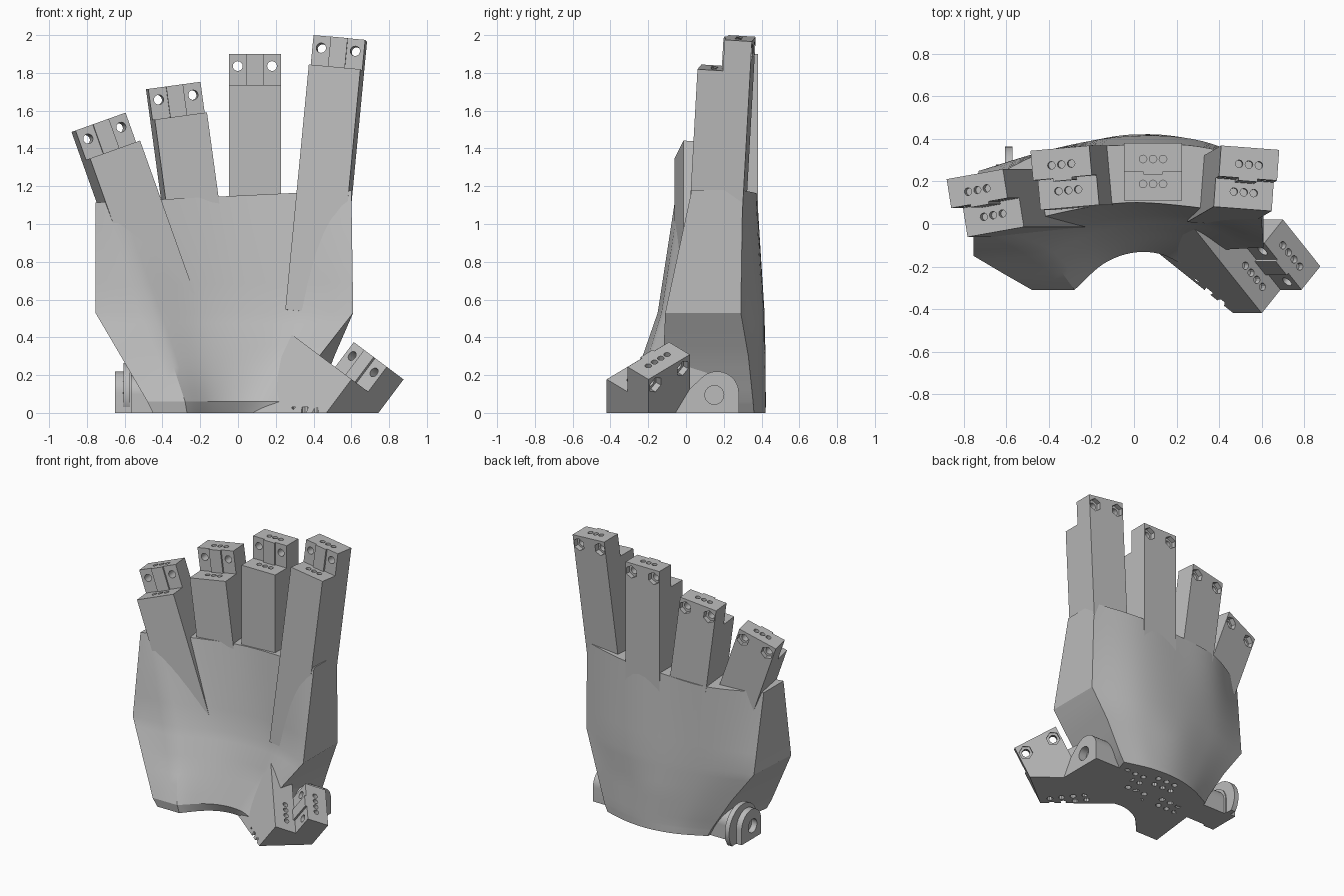
import bpy, bmesh, math
from mathutils import Matrix, Vector

old = bpy.data.objects.get("Cube")
if old:
    bpy.data.objects.remove(old)

grey = bpy.data.materials.new("plain grey")
grey.use_nodes = True
colour = (0.5, 0.5, 0.5, 1)
grey.diffuse_color = colour
grey.node_tree.nodes["Principled BSDF"].inputs["Base Color"].default_value = colour


def make(name, bm):
    bmesh.ops.recalc_face_normals(bm, faces=bm.faces)
    mesh = bpy.data.meshes.new(name)
    bm.to_mesh(mesh)
    bm.free()
    obj = bpy.data.objects.new(name, mesh)
    bpy.context.collection.objects.link(obj)
    mesh.materials.append(grey)
    return obj


def add_box(bm, lo, hi, frame=Matrix()):
    size = [b - a for a, b in zip(lo, hi)]
    mid = [(a + b) / 2 for a, b in zip(lo, hi)]
    bmesh.ops.create_cube(bm, size=1, matrix=frame @ Matrix.Translation(mid) @ Matrix.Diagonal((*size, 1)))


def add_rod(bm, centre, axis, radius, length, sides=16, frame=Matrix()):
    turn = Vector(axis).to_track_quat('Z', 'Y').to_matrix().to_4x4()
    bmesh.ops.create_cone(bm, cap_ends=True, segments=sides, radius1=radius, radius2=radius,
                          depth=length, matrix=frame @ Matrix.Translation(centre) @ turn)


def trim_floor(bm):
    geom = bm.verts[:] + bm.edges[:] + bm.faces[:]
    bmesh.ops.bisect_plane(bm, geom=geom, plane_co=(0, 0, 0), plane_no=(0, 0, 1), clear_inner=True)
    bmesh.ops.holes_fill(bm, edges=[e for e in bm.edges if e.is_boundary], sides=0)


def select(obj):
    bpy.ops.object.select_all(action='DESELECT')
    obj.select_set(True)
    bpy.context.view_layer.objects.active = obj


def cut(obj, cutter_bm):
    cutter = make("cutter", cutter_bm)
    cutter.hide_render = True
    mod = obj.modifiers.new("holes", 'BOOLEAN')
    mod.operation = 'DIFFERENCE'
    mod.solver = 'EXACT'
    mod.object = cutter
    select(obj)
    bpy.ops.object.modifier_apply(modifier=mod.name)
    bpy.data.objects.remove(cutter)


def smooth(obj):
    select(obj)
    bpy.ops.object.shade_smooth_by_angle(angle=math.radians(25))


def curve(keys, s):
    n = len(keys) - 1
    i = min(int(s * n), n - 1)
    f = s * n - i
    at = lambda k: keys[k] if 0 <= k <= n else (2 * keys[0] - keys[1] if k < 0 else 2 * keys[n] - keys[n - 1])
    a, b, c, d = (at(i + k) for k in (-1, 0, 1, 2))
    return b + f / 2 * (c - a + f * (2 * a - 5 * b + 4 * c - d + f * (3 * (b - c) + d - a)))


# Palm: lofted sections, each a flat heel facet, a hollow front curve and a back curve
SECTIONS = [  # height, heel corner, front x range, front y, back x range, back y
    (0.0, (-.45, -.30), (-.27, .21), (-.30, -.17, -.11, -.11, -.17), (-.38, .39), (.29, .38, .42, .41, .36)),
    (.06, (-.48, -.31), (-.28, .25), (-.31, -.19, -.137, -.14, -.2), (-.41, .42), (.285, .375, .42, .41, .355)),
    (.30, (-.62, -.23), (-.36, .43), (-.20, -.10, -.05, -.05, -.12), (-.56, .51), (.27, .365, .42, .40, .33)),
    (.53, (-.755, -.15), (-.45, .61), (-.13, -.02, .02, 0, -.11), (-.73, .61), (.25, .35, .41, .40, .29)),
    (1.15, (-.755, -.06), (-.68, .60), (-.04, .05, .10, .08, .03), (-.755, .60), (.17, .34, .37, .37, .30)),
]
HEEL, FRONT, LAYERS = 4, 24, 4
STEPS = HEEL + FRONT


def section(z, heel, fx, fy, bx, by):
    points = [Vector(heel).lerp(Vector((fx[0], fy[0])), k / HEEL) for k in range(HEEL)]
    points += [Vector((fx[0] + (fx[1] - fx[0]) * k / FRONT, curve(fy, k / FRONT))) for k in range(FRONT + 1)]
    points += [Vector((bx[0] + (bx[1] - bx[0]) * k / STEPS, curve(by, k / STEPS))) for k in range(STEPS, -1, -1)]
    return [Vector((p.x, p.y, z + (.048 * p.x if z > 1 else 0))) for p in points]


outlines = [section(*s) for s in SECTIONS]
levels = [outlines[0]]
for low, high in zip(outlines, outlines[1:]):
    levels += [[a.lerp(b, k / LAYERS) for a, b in zip(low, high)] for k in range(1, LAYERS + 1)]
bm = bmesh.new()
rings = [[bm.verts.new(p) for p in level] for level in levels]
count = len(rings[0])
for a, b in zip(rings, rings[1:]):
    for i in range(count):
        j = (i + 1) % count
        bm.faces.new((a[i], a[j], b[j], b[i]))
for ring in (rings[0], rings[-1]):
    for i in range(STEPS):
        bm.faces.new((ring[i], ring[i + 1], ring[count - 2 - i], ring[count - 1 - i]))
palm = make("palm", bm)

# Clusters of small sockets under the palm
bm = bmesh.new()
for cx, cy in ((.2, .25), (.05, .08), (-.03, .3), (-.23, .1)):
    for i in range(3):
        for j in range(2):
            add_rod(bm, (cx + (i - 1) * .07 + j * .03, cy + (j - .5) * .075, 0), (0, 0, 1), .021, .08, 10)
cut(palm, bm)
smooth(palm)


# Fingers: a front block and a taller rear tab, in a frame whose origin is the tab's front corner
def finger(name, corner, lean, yaw, width, front, depth, length, holes=3, widen=0.0, step=.165):
    d = Vector(lean).normalized()
    t = d.cross(Vector((math.cos(math.radians(yaw)), math.sin(math.radians(yaw)), 0))).normalized()
    w = t.cross(d)
    frame = Matrix((w, t, d)).transposed().to_4x4()
    frame.translation = corner
    mid = width / 2
    offsets = [(k - (holes - 1) / 2) * .047 for k in range(holes)]
    bolts = [mid + side * width * .33 for side in (-1, 1)]

    # Front block with a row of sockets in its end
    bm = bmesh.new()
    add_box(bm, (-widen, -front, -length), (width, 0, -step), frame)
    trim_floor(bm)
    block = make(name + "_block", bm)
    bm = bmesh.new()
    for o in offsets:
        add_rod(bm, (mid + o, -front * .42, -step), (0, 0, 1), .018, .06, 12, frame)
    cut(block, bm)
    smooth(block)

    # Rear tab with bolt holes and end sockets, then hexagonal nut pockets
    bm = bmesh.new()
    add_box(bm, (0, 0, -length), (width, depth, 0), frame)
    trim_floor(bm)
    tab = make(name + "_tab", bm)
    bm = bmesh.new()
    for x in bolts:
        add_rod(bm, (x, depth / 2, -.064), (0, 1, 0), .026, depth * 2, 16, frame)
    for o in offsets:
        add_rod(bm, (mid + o, depth * .45, 0), (0, 0, 1), .018, .06, 12, frame)
    cut(tab, bm)
    bm = bmesh.new()
    for x in bolts:
        add_rod(bm, (x, depth, -.064), (0, 1, 0), .046, .07, 6, frame)
    cut(tab, bm)
    smooth(tab)

    # Locating rib on the tab face
    bm = bmesh.new()
    add_box(bm, (mid - .045, -.013, -step), (mid + .045, .01, 0), frame)
    make(name + "_rib", bm)
    return block


finger("index_finger", (.40, .225, 2.0), (.095, .055, .99), -4, .275, .135, .145, 1.47)
finger("middle_finger", (-.048, .245, 1.90), (0, 0, 1), 0, .275, .135, .135, 1.1)
finger("ring_finger", (-.475, .205, 1.715), (-.135, 0, .99), 5, .28, .14, .14, 1.0)
finger("little_finger", (-.86, .075, 1.495), (-.335, 0, .94), 9, .285, .138, .138, 1.1)
thumb = finger("thumb", (.613, -.09, .375), (.6, 0, .8), -38.7, .31, .156, .156, .95, 4, .3)

# Two rows of sockets under the thumb
bm = bmesh.new()
for i in range(4):
    for j in range(2):
        add_rod(bm, (.455 - .05 * i - .05 * j, -.335 + .062 * i - .04 * j, 0), (0, 0, 1), .021, .06, 10)
cut(thumb, bm)
smooth(thumb)


# Wrist hinge parts: side profiles extruded across the hand
def plate(name, points, x0, x1):
    bm = bmesh.new()
    face = bm.faces.new([bm.verts.new((x0, y, z)) for y, z in points])
    out = bmesh.ops.extrude_face_region(bm, geom=[face])
    bmesh.ops.translate(bm, vec=(x1 - x0, 0, 0), verts=[v for v in out['geom'] if isinstance(v, bmesh.types.BMVert)])
    return make(name, bm)


def ear(name, x0, x1, tail, arc_steps):
    cy, cz, r = .165, .105, .115
    points = [(cy + r, 0)]
    points += [(cy + r * math.cos(a), cz + r * math.sin(a))
               for a in (math.radians(9 * k) for k in range(arc_steps))]
    obj = plate(name, points + [(tail, 0)], x0, x1)
    bm = bmesh.new()
    add_rod(bm, (x1 if x1 > 0 else x0, .15, .095), (1, 0, 0), .05, .12, 24)
    cut(obj, bm)
    smooth(obj)


ear("left_hinge_ear", .25, .565, -.12, 16)
ear("right_hinge_ear", -.65, -.565, .05, 21)
plate("thumb_web", [(-.14, 0), (.25, 0), (.17, .27), (0, .25)], .2, .42)

# Flange and sleeve joining the right ear to the palm
for name, x, length, y, radius in (("hinge_flange", -.59, .035, .20, .165), ("hinge_sleeve", -.42, .33, .165, .1)):
    bm = bmesh.new()
    add_rod(bm, (x, y, .1), (1, 0, 0), radius, length, 32)
    trim_floor(bm)
    smooth(make(name, bm))
bm = bmesh.new()
add_box(bm, (-.57, .065, 0), (-.3, .265, .1))
make("hinge_foot", bm)
